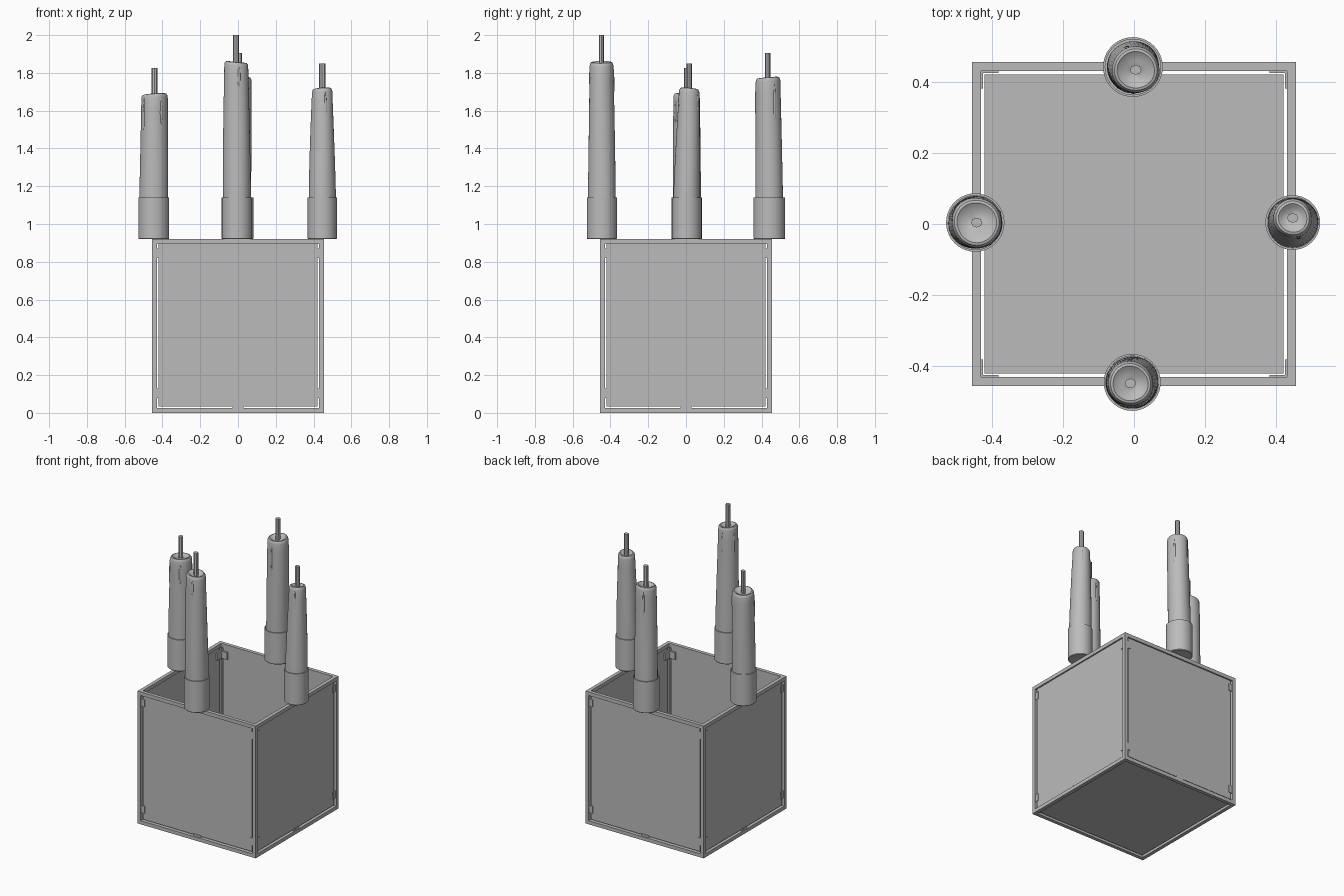
import bpy, bmesh, math, random
from mathutils import Vector, Matrix

cube = bpy.data.objects.get("Cube")
if cube:
    bpy.data.objects.remove(cube, do_unlink=True)

grey = bpy.data.materials.new("plain grey")
grey.use_nodes = True
colour = (0.5, 0.5, 0.5, 1)
grey.diffuse_color = colour
grey.node_tree.nodes["Principled BSDF"].inputs["Base Color"].default_value = colour

HALF, INNER, HEIGHT, BAR = 0.455, 0.43, 0.92, 0.025
PANEL = 0.42


def finish(name, bm, smooth=False):
    bmesh.ops.recalc_face_normals(bm, faces=bm.faces)
    mesh = bpy.data.meshes.new(name)
    bm.to_mesh(mesh)
    bm.free()
    mesh.materials.append(grey)
    obj = bpy.data.objects.new(name, mesh)
    bpy.context.collection.objects.link(obj)
    if smooth:
        bpy.ops.object.select_all(action="DESELECT")
        obj.select_set(True)
        bpy.context.view_layer.objects.active = obj
        bpy.ops.object.shade_smooth_by_angle(angle=math.radians(40))
    return obj


def box(bm, low, high, turn=0):
    low, high = Vector(low), Vector(high)
    m = (Matrix.Rotation(turn * math.pi / 2, 4, "Z")
         @ Matrix.Translation((low + high) / 2)
         @ Matrix.Diagonal((*(high - low), 1)))
    bmesh.ops.create_cube(bm, size=1, matrix=m)


def lathe(bm, profile, place, sides=40):
    """Spin (radius, height) points; place(angle, radius, height) gives the position."""
    rings = [[bm.verts.new(place(math.tau * i / sides, r, z)) for i in range(sides)]
             for r, z in profile]
    for a, b in zip(rings, rings[1:]):
        for i in range(sides):
            j = (i + 1) % sides
            bm.faces.new((a[i], a[j], b[j], b[i]))
    bm.faces.new(rings[0])
    bm.faces.new(rings[-1])


# Frame: four posts, with rails between them at the bottom and top
bm = bmesh.new()
for turn in range(4):
    box(bm, (-HALF, -HALF, 0), (-INNER, -INNER, HEIGHT), turn)
    for z in (0, HEIGHT - BAR):
        box(bm, (-INNER, -HALF, z), (INNER, -INNER, z + BAR), turn)
finish("frame", bm)

# Side panels and floor, held a little clear of the frame
for turn, side in enumerate(("front", "left", "back", "right")):
    bm = bmesh.new()
    box(bm, (-PANEL, -0.445, 0.034), (PANEL, -0.435, HEIGHT - BAR), turn)
    finish(side + "_panel", bm)
bm = bmesh.new()
box(bm, (-PANEL, -PANEL, 0.008), (PANEL, PANEL, 0.018))
finish("floor_panel", bm)

# Corner brackets inside, their outer plates, and the lower middle clips
bm = bmesh.new()
for turn in range(4):
    for z in (0.08, 0.82):
        for s in (-1, 1):
            a, b = sorted((s * INNER, s * 0.38))
            box(bm, (a, -0.436, z), (b, -0.424, z + 0.05), turn)
            a, b = sorted((s * 0.432, s * 0.405))
            box(bm, (a, -0.449, z), (b, -0.444, z + 0.05), turn)
    box(bm, (-0.028, -0.449, 0.022), (0.028, -0.434, 0.04), turn)
finish("brackets", bm)


def candle(name, centre, holder_r, base_r, top_r, top, lean, tip, seed):
    x, y = centre
    rng = random.Random(seed)
    phase = [rng.uniform(0, math.tau) for _ in range(3)]

    # Holder cup
    def straight(a, r, z):
        return (x + r * math.cos(a), y + r * math.sin(a), z)
    bm = bmesh.new()
    cup = [(holder_r - 0.004, HEIGHT), (holder_r, HEIGHT + 0.004), (holder_r, 1.14),
           (holder_r - 0.006, 1.14), (holder_r - 0.006, 0.95)]
    lathe(bm, cup, straight)
    finish(name + "_holder", bm, True)

    # Wax: slightly leaning and uneven, with a rounded rim and dished top
    def uneven(a, r, z):
        t = max(0, (z - 1.14) / (top - 1.14))
        r *= 1 + 0.012 * math.sin(2 * a + phase[0] + 2 * t) + 0.012 * math.sin(3 * a + phase[1] - 3 * t)
        if t > 0.95:
            z += 0.005 * math.sin(a + phase[2])
        return (x + lean[0] * t + r * math.cos(a), y + lean[1] * t + r * math.sin(a), z)
    steps = 10
    wax = [(base_r, 0.955)]
    for i in range(steps + 1):
        t = i / steps
        wax.append((base_r + (top_r - base_r) * t ** 1.3, 1.14 + (top - 0.022 - 1.14) * t))
    wax += [(top_r - 0.002, top - 0.012), (top_r - 0.007, top - 0.004), (top_r - 0.014, top - 0.002),
            (top_r - 0.022, top - 0.008), (top_r * 0.4, top - 0.016), (0.006, top - 0.018)]
    bm = bmesh.new()
    lathe(bm, wax, uneven)
    finish(name + "_wax", bm, True)

    # Wax drips running down from the rim
    bm = bmesh.new()
    for _ in range(3):
        a, length = rng.uniform(0, math.tau), rng.uniform(0.06, 0.14)
        p = Vector(uneven(a, top_r - 0.003, top - 0.02 - length))
        m = Matrix.Translation(p) @ Matrix.Diagonal((0.008, 0.008, length, 1))
        bmesh.ops.create_uvsphere(bm, u_segments=10, v_segments=8, radius=1, matrix=m)
    finish(name + "_drips", bm, True)

    # Wick
    bm = bmesh.new()
    wx, wy = x + lean[0], y + lean[1]
    lathe(bm, [(0.016, top - 0.03), (0.016, tip)],
          lambda a, r, z: (wx + r * math.cos(a), wy + r * 0.85 * math.sin(a), z), 8)
    finish(name + "_wick", bm)


candle("front_candle", (-0.005, -0.445), 0.08, 0.074, 0.063, 1.86, (-0.005, -0.003), 2.0, 1)
candle("back_candle", (-0.003, 0.441), 0.084, 0.073, 0.066, 1.777, (0.008, -0.008), 1.905, 2)
candle("right_candle", (-0.446, 0.004), 0.082, 0.075, 0.07, 1.69, (0.004, 0.0), 1.825, 3)
candle("left_candle", (0.446, 0.004), 0.077, 0.071, 0.054, 1.72, (0.0, 0.013), 1.85, 4)
